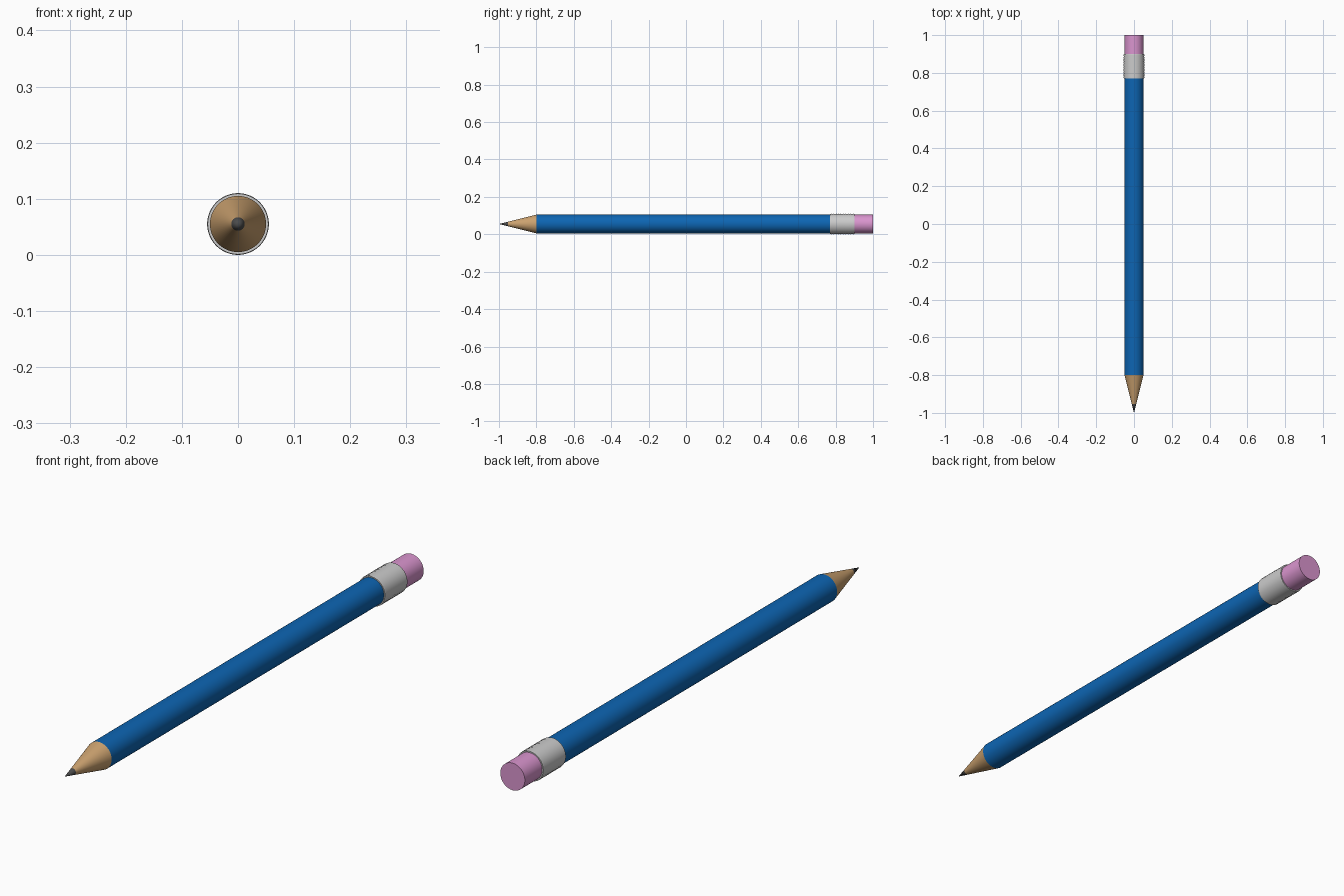
import bpy, bmesh, math

if "Cube" in bpy.data.objects:
    bpy.data.objects.remove(bpy.data.objects["Cube"])

AXIS_Z = 0.055
SEGMENTS = 64


def lathe(name, profile, color=None):
    """Revolve (y, radius) points about the pencil axis."""
    bm = bmesh.new()
    verts = [bm.verts.new((r, y, 0)) for y, r in profile]
    edges = [bm.edges.new(pair) for pair in zip(verts, verts[1:])]
    bmesh.ops.spin(bm, geom=verts + edges, cent=(0, 0, 0), axis=(0, 1, 0),
                   angle=math.tau, steps=SEGMENTS, use_duplicate=False)
    bmesh.ops.remove_doubles(bm, verts=bm.verts, dist=1e-5)
    bmesh.ops.recalc_face_normals(bm, faces=bm.faces)
    mesh = bpy.data.meshes.new(name)
    bm.to_mesh(mesh)
    bm.free()
    obj = bpy.data.objects.new(name, mesh)
    obj.location.z = AXIS_Z
    bpy.context.collection.objects.link(obj)
    if color:
        mat = bpy.data.materials.new(name + "_material")
        mat.diffuse_color = (*color, 1)
        mat.use_nodes = True
        mat.node_tree.nodes["Principled BSDF"].inputs["Base Color"].default_value = mat.diffuse_color
        mesh.materials.append(mat)
    bpy.ops.object.select_all(action='DESELECT')
    obj.select_set(True)
    bpy.context.view_layer.objects.active = obj
    bpy.ops.object.shade_smooth_by_angle(angle=math.radians(30))
    return obj


# Painted shaft
lathe("shaft", [(-0.8, 0), (-0.8, 0.05), (0.79, 0.05), (0.79, 0)],
      (0.004, 0.13, 0.45))

# Sharpened wood and graphite point
lathe("wood_tip", [(-0.952, 0), (-0.952, 0.012), (-0.8, 0.05), (-0.8, 0)],
      (0.6, 0.36, 0.16))
lathe("lead", [(-1, 0), (-0.952, 0.012), (-0.952, 0)], (0.07, 0.07, 0.07))

# Metal ferrule with fine ridges
ridges = 10
start, end = 0.77, 0.90
ferrule = [(start, 0.048), (start, 0.054)]
step = (end - start) / ridges
for i in range(ridges):
    ferrule += [(start + (i + 0.5) * step, 0.055), (start + (i + 1) * step, 0.054)]
ferrule += [(end, 0.048)]
lathe("ferrule", ferrule)

# Eraser
lathe("eraser", [(0.79, 0), (0.79, 0.0495), (1, 0.0495), (1, 0)],
      (0.7, 0.3, 0.62))
